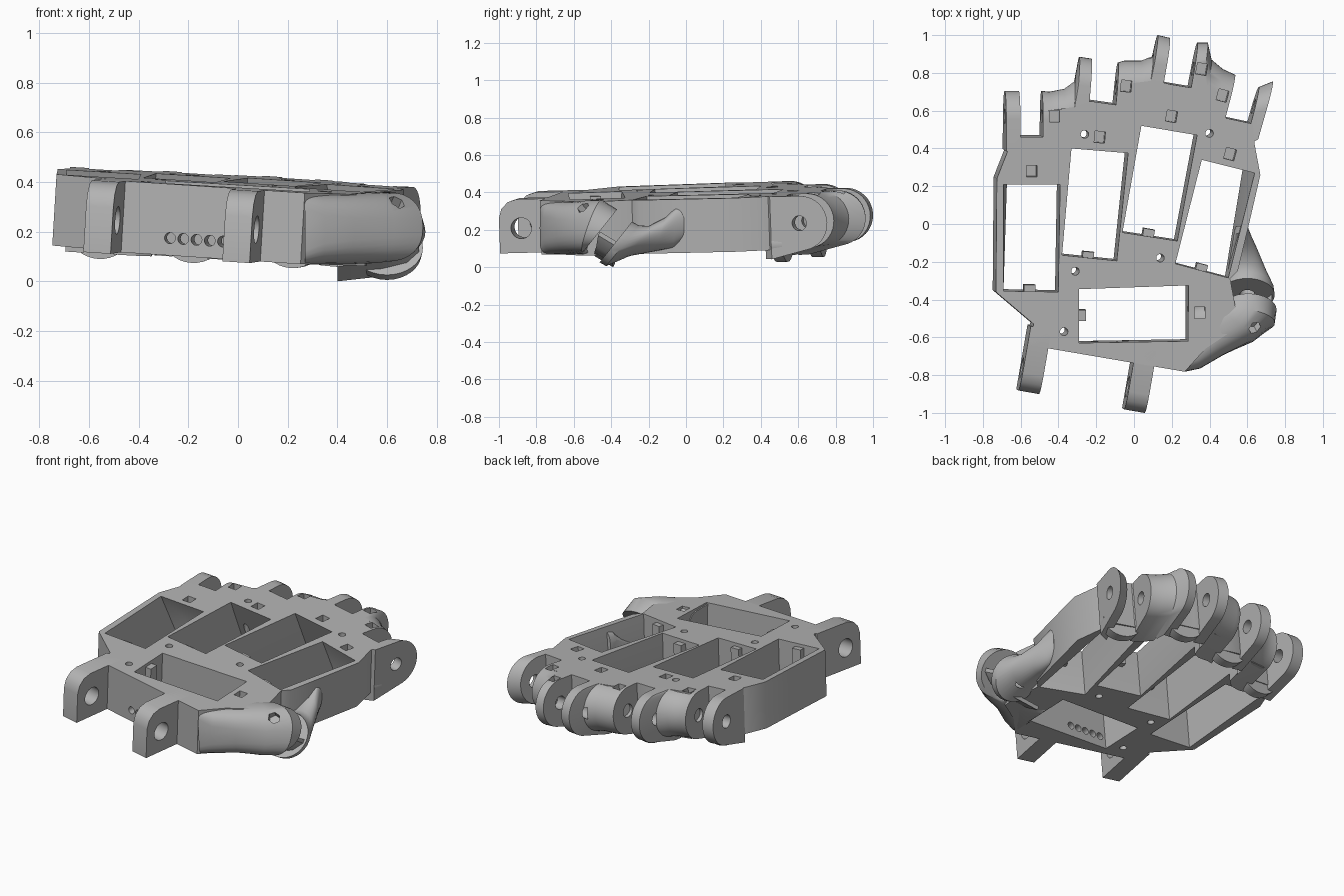
import bpy, bmesh
from math import sin, cos, pi, radians, copysign
from mathutils import Vector, Matrix

default_cube = bpy.data.objects.get("Cube")
if default_cube:
    bpy.data.objects.remove(default_cube, do_unlink=True)

grey = bpy.data.materials.new("plain grey plastic")
grey.use_nodes = True
grey.diffuse_color = (0.45, 0.45, 0.45, 1)
grey.node_tree.nodes["Principled BSDF"].inputs["Base Color"].default_value = grey.diffuse_color

TOP, BOTTOM = 0.40, 0.113
RADIUS, PIN_Z = 0.145, 0.255


def make(name, bm):
    bmesh.ops.recalc_face_normals(bm, faces=bm.faces)
    mesh = bpy.data.meshes.new(name)
    bm.to_mesh(mesh)
    bm.free()
    mesh.materials.append(grey)
    obj = bpy.data.objects.new(name, mesh)
    bpy.context.collection.objects.link(obj)
    return obj


def loft(name, rings):
    """Skin a closed solid through rings of equal point count."""
    bm = bmesh.new()
    loops = [[bm.verts.new(p) for p in ring] for ring in rings]
    count = len(loops[0])
    for low, high in zip(loops, loops[1:]):
        for i in range(count):
            j = (i + 1) % count
            bm.faces.new((low[i], low[j], high[j], high[i]))
    bm.faces.new(loops[0])
    bm.faces.new(loops[-1])
    return make(name, bm)


def box(name, centre, size, turn=0):
    bm = bmesh.new()
    place = Matrix.Translation(centre) @ Matrix.Rotation(radians(-turn), 4, 'Z')
    bmesh.ops.create_cube(bm, size=1, matrix=place @ Matrix.Diagonal((*size, 1)))
    return make(name, bm)


def rod(name, centre, axis, radius, length, sides=24):
    bm = bmesh.new()
    turn = Vector(axis).to_track_quat('Z', 'Y').to_matrix().to_4x4()
    bmesh.ops.create_cone(bm, cap_ends=True, segments=sides, radius1=radius, radius2=radius,
                          depth=length, matrix=Matrix.Translation(centre) @ turn)
    return make(name, bm)


def oval(centre, side, up, power=1.0):
    """Ellipse ring; a power below one makes it squarer."""
    def bend(v):
        return copysign(abs(v) ** power, v)
    c, s, u = Vector(centre), Vector(side), Vector(up)
    turns = [2 * pi * i / 32 for i in range(32)]
    return [c + s * bend(cos(t)) + u * bend(sin(t)) for t in turns]


def heading(angle):
    return Vector((sin(radians(angle)), cos(radians(angle)), 0))


def cut(obj, cutters):
    bpy.context.view_layer.objects.active = obj
    for cutter in cutters:
        cutter.hide_render = True
        mod = obj.modifiers.new("cut", 'BOOLEAN')
        mod.operation, mod.solver, mod.object = 'DIFFERENCE', 'EXACT', cutter
        bpy.ops.object.modifier_apply(modifier=mod.name)


def tilt(obj):
    """Lean the palm slightly down towards the thumb and the wrist."""
    for v in obj.data.vertices:
        x, y, z = v.co
        v.co = (x + 0.06 * (z - 0.25), y - 0.036 * (z - TOP), z - 0.06 * x + 0.036 * y)


# Palm block
outline = [
    (-.68, .38), (-.735, .24), (-.74, -.36), (-.54, -.53), (-.57, -.64), (.26, -.782),
    (.37, -.66), (.52, -.56), (.53, -.45), (.5, -.29), (.54, -.25), (.6, 0), (.66, .26),
    (.63, .42), (.62, .53), (.48, .56), (.42, .72), (.3, .72), (.18, .74), (.1, .76),
    (-.06, .74), (-.1, .63), (-.24, .65), (-.32, .62), (-.46, .6), (-.48, .46),
    (-.61, .46)]
palm = loft("palm", [[(x, y, z) for x, y in outline] for z in (BOTTOM, TOP)])

# Openings for four finger motors, with back walls sloping outwards to the underside;
# the insets keep the outer side walls closed
finger_pockets = [
    ((.13, 0), [(-.70, .21), (-.40, .21), (-.41, -.36), (-.70, -.355)]),
    ((0, 0), [(-.34, .40), (-.04, .375), (-.10, -.195), (-.39, -.165)]),
    ((0, 0), [(.03, .52), (.325, .47), (.22, -.09), (-.07, -.045)]),
    ((0, .2), [(.35, .34), (.63, .27), (.49, -.285), (.21, -.21)])]
cutters = []
for insets, corners in finger_pockets:
    upper = [Vector((x, y, TOP)) for x, y in corners]
    lower = [p - Vector((0, 0, TOP - BOTTOM)) for p in upper]
    for i in (0, 1):
        lower[i] += (upper[i] - upper[3 - i]).normalized() * .12
    left, right = lower[:2]
    lower[0] = left.lerp(right, insets[0])
    lower[1] = right.lerp(left, insets[1])
    rise = Vector((0, 0, .1))
    cutters.append(loft("pocket_cutter", [[p - rise for p in lower], lower, upper,
                                          [p + rise for p in upper]]))

# Opening for the thumb motor
thumb_pocket = [(-.3, -.345), (.28, -.325), (.28, -.62), (-.3, -.63)]
cutters.append(loft("pocket_cutter", [[(x, y, z) for x, y in thumb_pocket] for z in (0, 1)]))
pocket_cutters = cutters[:]

# Screw holes through the plate
for x, y in [(-.27, .475), (.39, .48), (-.32, -.25), (.13, -.18), (-.38, -.57)]:
    cutters.append(rod("screw_cutter", (x, y, .3), (0, 0, 1), .021, 1))
# Row of cable holes in the wrist wall
for i in range(5):
    cutters.append(rod("cable_cutter", (-.27 + .055 * i, -.69, .183), (.17, 1, 0), .022, .25))

# Square tendon openings in the top, shared with the knuckles
tendons = [(-.55, .28, 0), (-.43, .57, 0), (-.19, .46, 5), (-.05, .73, 5), (.19, .57, 10),
           (.35, .82, 10), (.46, .68, 15), (.5, .37, 15), (.34, -.47, 0)]
tendon_cutters = [box("tendon_cutter", (x, y, .4), (.055, .06, .16), a) for x, y, a in tendons]


# Knuckle ears and the saddles between them
def knuckle_ring(x, tip, angle):
    ahead = heading(angle)
    centre = Vector((x, tip, PIN_Z)) - ahead * RADIUS
    steps = 18
    arc = [centre + ahead * RADIUS * cos(t) + Vector((0, 0, RADIUS * sin(t)))
           for t in (pi / 2 - pi * .9 * i / steps for i in range(steps + 1))]
    root = centre - ahead * 0.17
    return [root + Vector((0, 0, RADIUS))] + arc + [root - Vector((0, 0, RADIUS + .045))]


knuckle_sections = {
    "right_knuckle_ear": [(-.685, .70, 0), (-.61, .70, 0)],
    "right_knuckle_saddle": [(-.49, .70, 0), (-.45, .695, 0), (-.37, .71, 2), (-.315, .75, 4),
                             (-.29, .88, 5), (-.225, .87, 5)],
    "middle_knuckle_saddle": [(-.085, .85, 5), (-.05, .86, 6), (.04, .86, 8), (.1, .885, 9),
                              (.125, .995, 10), (.19, .98, 10)],
    "left_knuckle_saddle": [(.335, .955, 10), (.39, .955, 10), (.41, .865, 12),
                            (.47, .815, 14), (.535, .785, 15)],
    "left_knuckle_ear": [(.66, .72, 15), (.735, .75, 16)]}
knuckles = [loft(n, [knuckle_ring(*s) for s in secs]) for n, secs in knuckle_sections.items()]

# Finger hinge pins
pin_cutters = []
for x, y, angle in [(-.55, .565, 0), (-.168, .725, 5), (.225, .832, 10), (.562, .635, 15)]:
    axis = (cos(radians(angle)), -sin(radians(angle)), 0)
    pin_cutters.append(rod("pin_cutter", (x, y, PIN_Z), axis, .04, .3))

# Rounded lips hanging below each finger slot
parts = []
for x, y, angle in [(-.55, .455, 0), (-.17, .635, 5), (.235, .725, 10), (.55, .535, 15)]:
    ahead = heading(angle)
    side = Vector((ahead.y, -ahead.x, 0)) * .12
    parts.append(loft("finger_lip", [oval(Vector((x, y, .143)) - ahead * back, side, (0, 0, .1))
                                     for back in (.06, 0)]))

cut(palm, cutters + tendon_cutters)
for k in knuckles:
    cut(k, pin_cutters + tendon_cutters + pocket_cutters)
parts += [palm] + knuckles

# Motor clips on the pocket walls
for x, y, angle in [(-.56, -.345, 0), (-.25, -.17, 5), (.07, -.05, 10), (.35, -.235, 15),
                    (-.285, -.485, 90)]:
    parts.append(box("motor_clip", (x, y, .33), (.06, .045, .1), angle))

# Wrist lugs with rounded outer top corner
lug_profile = [(.35, BOTTOM), (0, BOTTOM), (0, .3), (.015, .35), (.05, .385), (.1, TOP), (.35, TOP)]
wrist_axis = Vector((.98, -.17, 0))
wrist_back = Vector((.17, .98, 0))
for name, x, y in (("right_wrist_lug", -.615, -.885), ("left_wrist_lug", -.055, -.985)):
    corner = Vector((x, y, 0))
    lug = loft(name, [[corner + wrist_axis * w + wrist_back * d + Vector((0, 0, z))
                       for d, z in lug_profile] for w in (0, .112)])
    hole = corner + wrist_axis * .05 + wrist_back * .12 + Vector((0, 0, .245))
    lug_cutter = rod("lug_cutter", hole, wrist_axis, .056, .4)
    cut(lug, [lug_cutter] + pocket_cutters)
    cutters.append(lug_cutter)
    parts.append(lug)

for part in parts:
    tilt(part)

# Thumb mount: a swept arm and a rear ear facing a slanted slot
hinge_axis = Vector((0, .78, -.62))
slope = Vector((0, .62, .78)) * .14
thumb_arm = loft("thumb_arm", [
    oval((.27, -.61, .21), (0, -.172, 0), (0, 0, .142), .3),
    oval((.33, -.6, .21), (.02, -.165, 0), (0, 0, .142), .55),
    oval((.42, -.555, .21), (.05, -.14, 0), (0, 0, .142), .7),
    oval((.53, -.53, .215), (.1, -.09, 0), (0, .02, .143), .8),
    oval((.595, -.5, .22), (.15, -.025, 0), (0, .05, .14), .85),
    oval((.605, -.455, .2), (.15, 0, 0), slope)])
thumb_ear = loft("thumb_ear", [
    oval((.6, -.375, .135), (.145, 0, 0), slope),
    oval((.6, -.34, .115), (.14, 0, 0), slope),
    oval((.59, -.25, .14), (.11, 0, 0), (0, .05, .08)),
    oval((.575, -.14, .175), (.08, 0, 0), (0, .03, .09)),
    oval((.57, -.06, .215), (.05, 0, 0), (0, .01, .11)),
    oval((.57, -.01, .24), (.03, 0, 0), (0, 0, .09))])
thumb_pin = rod("thumb_pin_cutter", (.6, -.39, .15), hinge_axis, .04, .24)
nut_cutter = rod("nut_cutter", (.64, -.55, .32), (.3, -.6, .7), .035, .1, 6)
cut(thumb_arm, [thumb_pin, nut_cutter] + pocket_cutters)
cut(thumb_ear, [thumb_pin] + pocket_cutters)

# Thin guard under the thumb hinge
thumb_guard = loft("thumb_guard", [
    [(x, y + dy, z + dz) for dy, dz in ((-.05, .04), (.05, -.02), (.06, 0), (-.04, .06))]
    for x, y, z in ((.4, -.44, .02), (.58, -.44, .04), (.68, -.43, .07), (.73, -.42, .13))])
parts += [thumb_arm, thumb_ear, thumb_guard]

# Tidy away cutters, then smooth the rounded parts
for helper in cutters + tendon_cutters + pin_cutters + [thumb_pin, nut_cutter]:
    bpy.data.objects.remove(helper, do_unlink=True)
bpy.ops.object.select_all(action='DESELECT')
for part in parts:
    part.select_set(True)
bpy.context.view_layer.objects.active = palm
bpy.ops.object.shade_smooth_by_angle(angle=radians(35))
